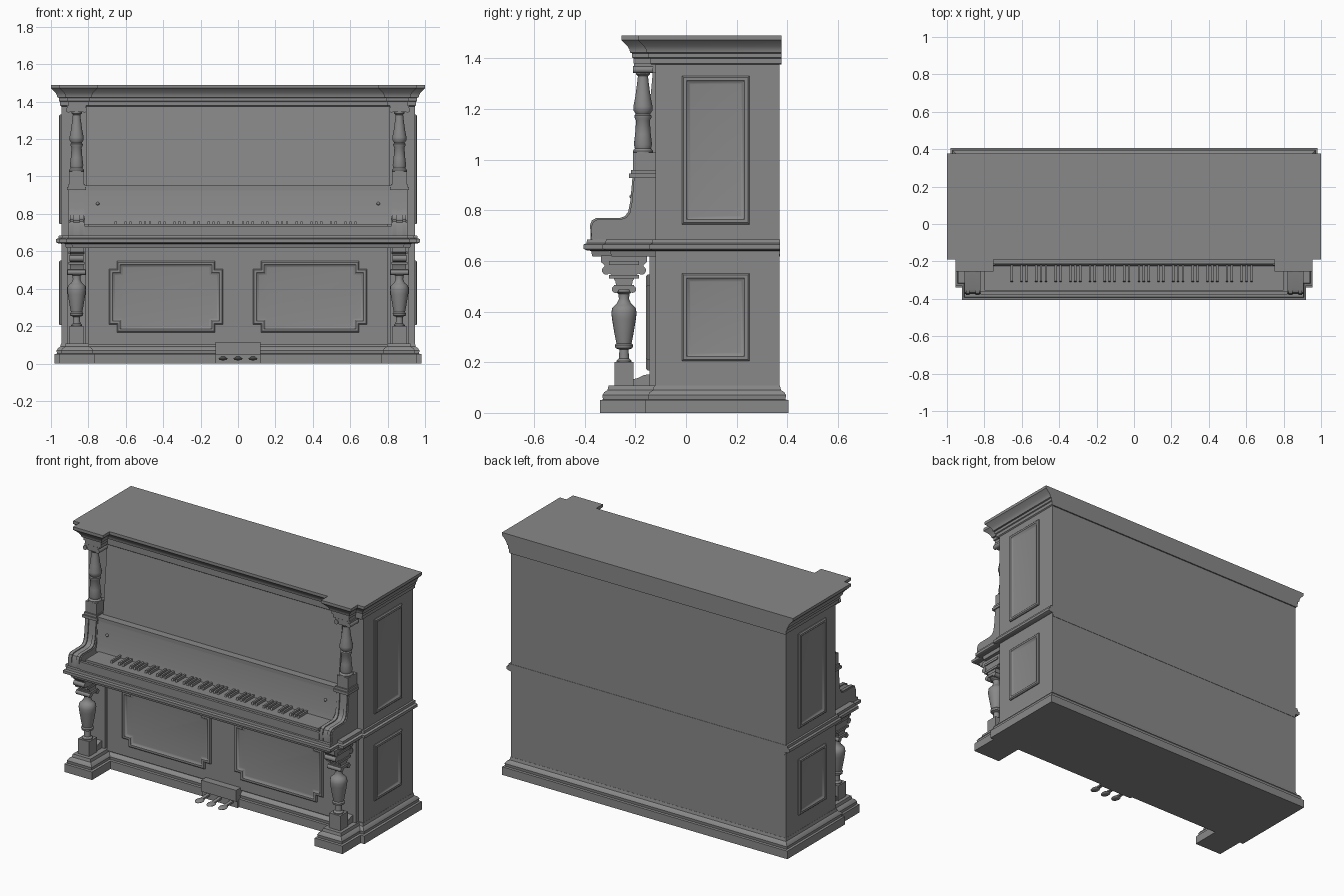
import bpy, bmesh, math
from mathutils import Matrix, Vector

cube = bpy.data.objects.get("Cube")
if cube:
    bpy.data.objects.remove(cube, do_unlink=True)

wood = bpy.data.materials.new("warm_grey")
wood.use_nodes = True
GREY = (0.25, 0.25, 0.25, 1)
wood.diffuse_color = GREY
wood.node_tree.nodes["Principled BSDF"].inputs["Base Color"].default_value = GREY
parts = []


def finish(name, bm):
    bmesh.ops.recalc_face_normals(bm, faces=bm.faces[:])
    mesh = bpy.data.meshes.new(name)
    bm.to_mesh(mesh)
    bm.free()
    mesh.materials.append(wood)
    obj = bpy.data.objects.new(name, mesh)
    bpy.context.collection.objects.link(obj)
    parts.append(obj)
    return obj


def loft(name, rings):
    """Skin a stack of equal-length point rings and cap both ends."""
    bm = bmesh.new()
    rows = [[bm.verts.new(p) for p in ring] for ring in rings]
    for a, b in zip(rows, rows[1:]):
        for i in range(len(a)):
            j = (i + 1) % len(a)
            bm.faces.new((a[i], a[j], b[j], b[i]))
    bm.faces.new(rows[0])
    bm.faces.new(rows[-1])
    return finish(name, bm)


def box(name, x, y, z):
    bm = bmesh.new()
    lo, hi = Vector((x[0], y[0], z[0])), Vector((x[1], y[1], z[1]))
    size = Matrix.Diagonal((*(hi - lo), 1))
    bmesh.ops.create_cube(bm, size=1, matrix=Matrix.Translation((lo + hi) / 2) @ size)
    return finish(name, bm)


def prism(name, x0, x1, profile):
    return loft(name, [[(x, y, z) for y, z in profile] for x in (x0, x1)])


def lathe(name, x, y, profile, sides=24):
    turn = [math.tau * i / sides for i in range(sides)]
    return loft(name, [[(x + r * math.cos(a), y + r * math.sin(a), z) for a in turn]
                       for r, z in profile])


def roll(name, x0, x1, y, z, r, sides=16):
    turn = [math.tau * i / sides for i in range(sides)]
    return prism(name, x0, x1, [(y + r * math.cos(a), z + r * math.sin(a)) for a in turn])


def inset(points, d):
    """Offset a counter-clockwise right-angled outline inwards."""
    out = []
    for i, p in enumerate(points):
        p = Vector(p)
        e1 = (p - Vector(points[i - 1])).normalized()
        e2 = (Vector(points[(i + 1) % len(points)]) - p).normalized()
        out.append((p.x - d * (e1.y + e2.y), p.y + d * (e1.x + e2.x)))
    return out


def moulding(name, outline, profile, matrix=Matrix(), back=None):
    rings = []
    for d, h in profile:
        ring = inset(outline, d)
        if back is not None:
            ring = [(x, back if y > 0.3 else y) for x, y in ring]
        rings.append([matrix @ Vector((x, y, h)) for x, y in ring])
    return loft(name, rings)


def plan(half):
    return half + [(-x, y) for x, y in reversed(half)]


# Carcass, moulded base, belt with key bed, and cornice
box("cabinet_body", (-0.945, 0.945), (-0.12, 0.37), (0.04, 1.42))
moulding("base_moulding",
         plan([(0.765, -0.16), (0.765, -0.34), (0.955, -0.34), (0.955, -0.16),
               (0.98, -0.16), (0.98, 0.405)]),
         [(0, 0), (0, 0.05), (0.012, 0.053), (0.01, 0.07), (0.017, 0.082),
          (0.03, 0.09), (0.034, 0.108)])
moulding("key_bed_belt",
         plan([(0.92, -0.405), (0.92, -0.33), (0.955, -0.33), (0.955, -0.145),
               (0.972, -0.145), (0.972, 0.37)]),
         [(0.035, 0.618), (0.03, 0.64), (0.012, 0.642), (0, 0.648), (0, 0.665),
          (0.012, 0.67), (0.014, 0.685)], back=0.372)
moulding("cornice",
         plan([(0.75, -0.19), (0.75, -0.255), (0.955, -0.255), (0.955, -0.19),
               (1, -0.19), (1, 0.38)]),
         [(0.055, 1.375), (0.048, 1.38), (0.048, 1.4), (0.042, 1.403), (0.042, 1.42),
          (0.034, 1.423), (0.032, 1.435), (0.024, 1.448), (0.008, 1.465), (0, 1.472),
          (0, 1.49)], back=0.378)

# Framed panels on the sides and lower front
FRAME = [(0, -0.005), (0, 0.006), (0.006, 0.012), (0.018, 0.012), (0.028, 0.003), (0.034, 0.002)]


def rectangle(w, h):
    return [(-w, -h), (w, -h), (w, h), (-w, h)]


def notched(w, h, n):
    return [(n - w, -h), (w - n, -h), (w - n, n - h), (w, n - h), (w, h - n), (w - n, h - n),
            (w - n, h), (n - w, h), (n - w, h - n), (-w, h - n), (-w, n - h), (n - w, n - h)]


upright = Matrix.Rotation(math.pi / 2, 4, 'X')
box("lower_front_board", (-0.8, 0.8), (-0.145, -0.11), (0.1, 0.63))
for s, side in ((-1, "right"), (1, "left")):
    face = Matrix.Rotation(s * math.pi / 2, 4, 'Z') @ upright
    for level, z, h in (("upper", 1.038, 0.293), ("lower", 0.378, 0.173)):
        moulding(f"{side}_{level}_side_panel", rectangle(0.133, h), FRAME,
                 Matrix.Translation((s * 0.945, 0.117, z)) @ face)
    moulding(f"{side}_front_panel", notched(0.305, 0.19, 0.042), FRAME,
             Matrix.Translation((s * 0.385, -0.145, 0.357)) @ upright)

# Upper front panel, shelf and fallboard
prism("music_panel", -0.81, 0.81, [(-0.168, 0.95), (-0.127, 1.39), (-0.1, 1.39), (-0.1, 0.95)])
prism("fallboard", -0.82, 0.82, [(-0.225, 0.74), (-0.215, 0.78), (-0.203, 0.935),
                                 (-0.11, 0.935), (-0.11, 0.74)])
box("shelf_lower_strip", (-0.9, 0.9), (-0.208, -0.11), (0.925, 0.938))
box("shelf_upper_strip", (-0.905, 0.905), (-0.214, -0.11), (0.938, 0.952))

# Keyboard
box("white_keys", (-0.8, 0.8), (-0.355, -0.2), (0.68, 0.745))
box("key_slip", (-0.82, 0.82), (-0.378, -0.362), (0.68, 0.735))
pitch = 1.36 / 52
for i in range(51):
    if (i + 5) % 7 not in (2, 6):
        x = -0.68 + pitch * (i + 1)
        prism("black_key", x - 0.006, x + 0.006, [(-0.31, 0.744), (-0.304, 0.76),
                                                  (-0.215, 0.76), (-0.215, 0.744)])

# Profiles of the turned and curved parts
CHEEK = [(-0.372, 0.68), (-0.374, 0.735), (-0.366, 0.755), (-0.35, 0.764), (-0.255, 0.765),
         (-0.235, 0.772), (-0.222, 0.79), (-0.214, 0.83), (-0.205, 0.93), (-0.12, 0.93),
         (-0.12, 0.68)]
URN = [(0.03, 0.195), (0.03, 0.205), (0.02, 0.215), (0.018, 0.25), (0.034, 0.256),
       (0.036, 0.268), (0.03, 0.275), (0.037, 0.31), (0.047, 0.37), (0.05, 0.395),
       (0.046, 0.415), (0.036, 0.425), (0.028, 0.432), (0.02, 0.45), (0.022, 0.47),
       (0.034, 0.478), (0.034, 0.49)]
COLUMN = [(0.04, 1.025), (0.04, 1.035), (0.032, 1.045), (0.036, 1.06), (0.031, 1.1),
          (0.027, 1.155), (0.033, 1.165), (0.033, 1.175), (0.028, 1.18), (0.038, 1.195),
          (0.038, 1.21), (0.03, 1.25), (0.022, 1.31), (0.02, 1.33), (0.028, 1.338),
          (0.028, 1.35)]
CORBEL = [(0.03, 0.495), (0.034, 0.52), (0.05, 0.545), (0.072, 0.56), (0.078, 0.585),
          (0.09, 0.595), (0.09, 0.622)]

# Paired pillars, arms and brackets
LEG_Y, COL_Y = -0.245, -0.17
for s, side in ((-1, "right"), (1, "left")):
    X = s * 0.863

    def span(half):
        return X - half, X + half

    prism(f"{side}_key_arm", *span(0.043), CHEEK)
    for dx in (-0.026, 0.026):
        prism(f"{side}_arm_rib", X + dx - 0.01, X + dx + 0.01,
              [(y - 0.006, z + 0.005) if z > 0.7 else (y, z) for y, z in CHEEK])
    bm = bmesh.new()
    bmesh.ops.create_uvsphere(bm, u_segments=12, v_segments=8, radius=0.009,
                              matrix=Matrix.Translation((s * 0.75, -0.214, 0.855)))
    finish(f"{side}_fallboard_knob", bm)

    # Lower leg
    box(f"{side}_leg_plinth", span(0.038), (-0.283, -0.207), (0.1, 0.2))
    prism(f"{side}_toe_bracket", *span(0.03), [(-0.21, 0.1), (-0.21, 0.132), (-0.19, 0.138),
                                             (-0.165, 0.15), (-0.11, 0.155), (-0.11, 0.1)])
    box(f"{side}_leg_back_post", span(0.05), (-0.145, -0.11), (0.1, 0.63))
    lathe(f"{side}_leg_urn", X, LEG_Y, URN)
    box(f"{side}_leg_capital", span(0.046), (-0.285, -0.205), (0.488, 0.505))
    prism(f"{side}_leg_corbel", *span(0.036),
          [(LEG_Y - d, z) for d, z in CORBEL] + [(LEG_Y + d, z) for d, z in reversed(CORBEL)])
    for t in (-1, 1):
        roll(f"{side}_corbel_scroll", *span(0.038), LEG_Y + t * 0.07, 0.563, 0.017)
        roll(f"{side}_capital_scroll", *span(0.048), LEG_Y + t * 0.034, 0.488, 0.014)
    for z in (0.53, 0.585):
        box(f"{side}_corbel_band", span(0.042), (LEG_Y - 0.06, LEG_Y + 0.06), (z, z + 0.014))

    # Upper column
    box(f"{side}_shelf_cap", span(0.05), (-0.225, -0.11), (0.928, 0.945))
    box(f"{side}_shelf_cap_top", span(0.044), (-0.217, -0.11), (0.945, 0.96))
    box(f"{side}_column_plinth", span(0.038), (-0.209, -0.11), (0.955, 1.028))
    lathe(f"{side}_column", X, COL_Y, COLUMN)
    box(f"{side}_column_capital", span(0.05), (-0.205, -0.11), (1.345, 1.38))
    for t in (-1, 1):
        bm = bmesh.new()
        bmesh.ops.create_cone(bm, cap_ends=True, segments=16, radius1=0.014, radius2=0.014,
                              depth=0.08, matrix=Matrix.Translation((X + t * 0.043, COL_Y, 1.356)) @ upright)
        finish(f"{side}_column_scroll", bm)

# Pedal box and pedals
box("pedal_box", (-0.12, 0.12), (-0.19, -0.12), (0.045, 0.115))
box("pedal_box_foot", (-0.12, 0.12), (-0.175, -0.12), (0, 0.05))
for x in (-0.08, 0, 0.08):
    prism("pedal_arm", x - 0.01, x + 0.01, [(-0.15, 0.025), (-0.25, 0.022), (-0.25, 0.032),
                                           (-0.15, 0.038)])
    bm = bmesh.new()
    bmesh.ops.create_uvsphere(bm, u_segments=16, v_segments=8, radius=1,
                              matrix=Matrix.Translation((x, -0.262, 0.026))
                              @ Matrix.Diagonal((0.024, 0.034, 0.009, 1)))
    finish("pedal_tip", bm)

# Smooth curved parts while keeping hard edges
bpy.ops.object.select_all(action='DESELECT')
for obj in parts:
    obj.select_set(True)
bpy.context.view_layer.objects.active = parts[0]
bpy.ops.object.shade_smooth_by_angle(angle=math.radians(35))
